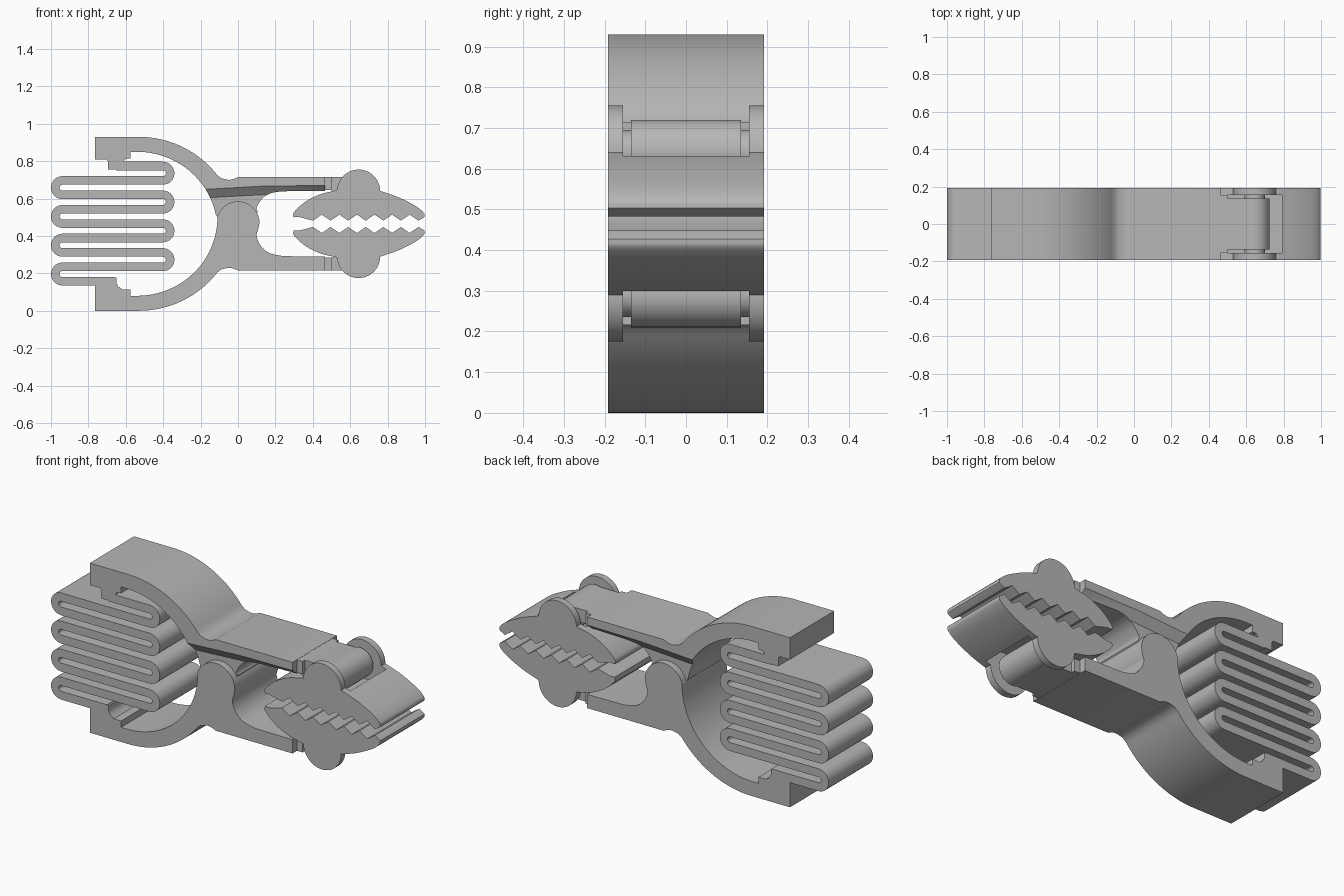
import bpy
import bmesh
from math import sin, cos, pi, radians
from mathutils import Vector

cube = bpy.data.objects.get("Cube")
if cube:
    bpy.data.objects.remove(cube, do_unlink=True)

HALF = 0.192     # half width of the clip
INNER = 0.155    # half width between the side cheeks
TOP = 0.93       # overall height, used for mirroring upper and lower parts
HUB = (0.645, 0.64)

grey = bpy.data.materials.new("plain_grey")
grey.use_nodes = True
grey.diffuse_color = (0.47, 0.47, 0.47, 1)
grey.node_tree.nodes["Principled BSDF"].inputs["Base Color"].default_value = grey.diffuse_color


def finish(name, bm):
    bmesh.ops.recalc_face_normals(bm, faces=bm.faces)
    mesh = bpy.data.meshes.new(name)
    bm.to_mesh(mesh)
    bm.free()
    mesh.materials.append(grey)
    obj = bpy.data.objects.new(name, mesh)
    bpy.context.collection.objects.link(obj)
    return obj


def select(obj):
    bpy.ops.object.select_all(action='DESELECT')
    obj.select_set(True)
    bpy.context.view_layer.objects.active = obj


def smooth(obj):
    select(obj)
    bpy.ops.object.shade_smooth_by_angle(angle=radians(30))


def prism(name, outline, half=HALF, flip=False):
    """Extrude an x-z outline across the width; flip mirrors it top to bottom."""
    bm = bmesh.new()
    verts = [bm.verts.new((x, -half, TOP - z if flip else z)) for x, z in outline]
    face = bm.faces.new(verts)
    ext = bmesh.ops.extrude_face_region(bm, geom=[face])
    moved = [v for v in ext["geom"] if isinstance(v, bmesh.types.BMVert)]
    bmesh.ops.translate(bm, verts=moved, vec=(0, 2 * half, 0))
    return finish(name, bm)


def hull(name, points):
    bm = bmesh.new()
    for p in points:
        bm.verts.new(p)
    bmesh.ops.convex_hull(bm, input=bm.verts)
    return finish(name, bm)


def cut(obj, cutter):
    mod = obj.modifiers.new("cut", 'BOOLEAN')
    mod.operation = 'DIFFERENCE'
    mod.solver = 'EXACT'
    mod.object = cutter
    select(obj)
    bpy.ops.object.modifier_apply(modifier=mod.name)
    bpy.data.objects.remove(cutter, do_unlink=True)


def arc(cx, cz, rx, rz, a0, a1, n=24):
    angles = [radians(a0 + (a1 - a0) * i / n) for i in range(n + 1)]
    return [(cx + rx * cos(a), cz + rz * sin(a)) for a in angles]


def box(x0, x1, z0, z1):
    return [(x0, z0), (x1, z0), (x1, z1), (x0, z1)]


def curve(points, steps=5):
    """Smooth path through a few points."""
    p = [Vector(q) for q in points]
    p = [2 * p[0] - p[1]] + p + [2 * p[-1] - p[-2]]
    out = []
    for a, b, c, d in zip(p, p[1:], p[2:], p[3:]):
        for i in range(steps):
            t = i / steps
            out.append(0.5 * (2 * b + (c - a) * t + (2 * a - 5 * b + 4 * c - d) * t * t
                              + (3 * b - a - 3 * c + d) * t ** 3))
    return [tuple(q) for q in out] + [tuple(points[-1])]


# Outer back of an arm: curved shell, small hump, straight handle
back = ([(-0.765, 0)] + arc(-0.53, 0.532, 0.532, 0.532, -90, -38)
        + curve([(-0.09, 0.221), (-0.05, 0.23), (-0.02, 0.224), (0, 0.215)], 3)
        + [(0.465, 0.215), (0.465, 0.29)])

# Lower arm with round hinge knob
flank = curve([(0.24, 0.292), (0.165, 0.31), (0.12, 0.35), (0.1, 0.4), (0.108, 0.435)])
lower = (back + flank + arc(0, 0.47, 0.115, 0.115, 0, 165)
         + arc(-0.54, 0.5, 0.43, 0.42, 0, -90)
         + [(-0.575, 0.08), (-0.575, 0.115), (-0.62, 0.115), (-0.64, 0.13),
            (-0.65, 0.15), (-0.65, 0.178), (-0.765, 0.178)])
smooth(prism("lower_arm", lower))

# Upper arm with a narrower hinge tongue, described upside down and flipped
flank = curve([(0.24, 0.291), (0.18, 0.3), (0.135, 0.325), (0.1, 0.375), (0.105, 0.4)])
upper = (back + flank + [(0.06, 0.47), (-0.06, 0.47)]
         + arc(-0.54, 0.5, 0.43, 0.42, -11, -90)
         + [(-0.575, 0.08), (-0.575, 0.115), (-0.6, 0.118), (-0.61, 0.13), (-0.61, 0.175),
            (-0.695, 0.175), (-0.695, 0.13), (-0.705, 0.12), (-0.765, 0.12)])
upper_arm = prism("upper_arm", upper, flip=True)
for side in (-1, 1):
    wedge = []
    for x, z_out, z_in in ((-0.2, 0.648, 0.602), (0.48, 0.67, 0.64)):
        far_z = z_out + (z_out - z_in)
        wedge += [(x, side * (2 * HALF - INNER), far_z), (x, side * INNER, z_in),
                  (x, side * INNER, 0.4), (x, side * (2 * HALF - INNER), 0.4)]
    cut(upper_arm, hull("tongue_cutter", wedge))
smooth(upper_arm)

# Folded spring: centre line of straight strands and half-round bends
STRANDS, PITCH, THICK = 9, 0.077, 0.046
path = [(-0.65, 0.774)]
for i in range(STRANDS - 1):
    z = 0.774 - PITCH * (i + 0.5)
    if i % 2 == 0:
        path += arc(-0.4015, z, PITCH / 2, PITCH / 2, 90, -90, 16)
    else:
        path += arc(-0.9385, z, PITCH / 2, PITCH / 2, 90, 270, 16)
path.append((-0.66, 0.774 - PITCH * (STRANDS - 1)))
sides = ([], [])
for i, q in enumerate(path):
    a, b = Vector(path[max(i - 1, 0)]), Vector(path[min(i + 1, len(path) - 1)])
    t = (b - a).normalized()
    if abs(t.y) < 0.2:
        t = Vector((1 if t.x > 0 else -1, 0))
    n = Vector((-t.y, t.x)) * THICK / 2
    sides[0].append(tuple(Vector(q) + n))
    sides[1].append(tuple(Vector(q) - n))
smooth(prism("folded_spring", sides[0] + sides[1][::-1]))

# Jaws, with the pivots that hold them on the arms
TEETH = 7
teeth = []
for i in range(TEETH):
    x = 0.965 - i * 0.094
    teeth += [(x, 0.482), (x - 0.047, 0.514)]
jaw = (curve([(0.297, 0.5), (0.3, 0.528), (0.36, 0.583), (0.44, 0.623), (0.53, 0.645)])
       + arc(HUB[0], HUB[1], 0.115, 0.115, 178, 0, 32)
       + curve([(0.77, 0.638), (0.86, 0.606), (0.95, 0.56), (0.992, 0.525), (0.998, 0.503)])
       + [(0.993, 0.498)] + teeth[:-1] + [(0.325, 0.502)])
for name, flip in (("upper", False), ("lower", True)):
    part = prism(name + "_jaw", jaw, flip=flip)
    cut(part, prism("slot_cutter", box(0.5, 0.79, 0.545, 0.9), INNER, flip))
    smooth(part)
    prism(name + "_shoulder", box(0.44, 0.5, 0.645, 0.714), INNER, flip)
    lug = [(0.49, 0.645), (0.49, 0.714)] + arc(HUB[0], HUB[1], 0.08, 0.08, 112, -180, 36)
    smooth(prism(name + "_pivot_lug", lug, 0.135, flip))
    smooth(prism(name + "_pivot_pin", arc(HUB[0], HUB[1], 0.055, 0.055, 0, 350, 35), 0.16, flip))
